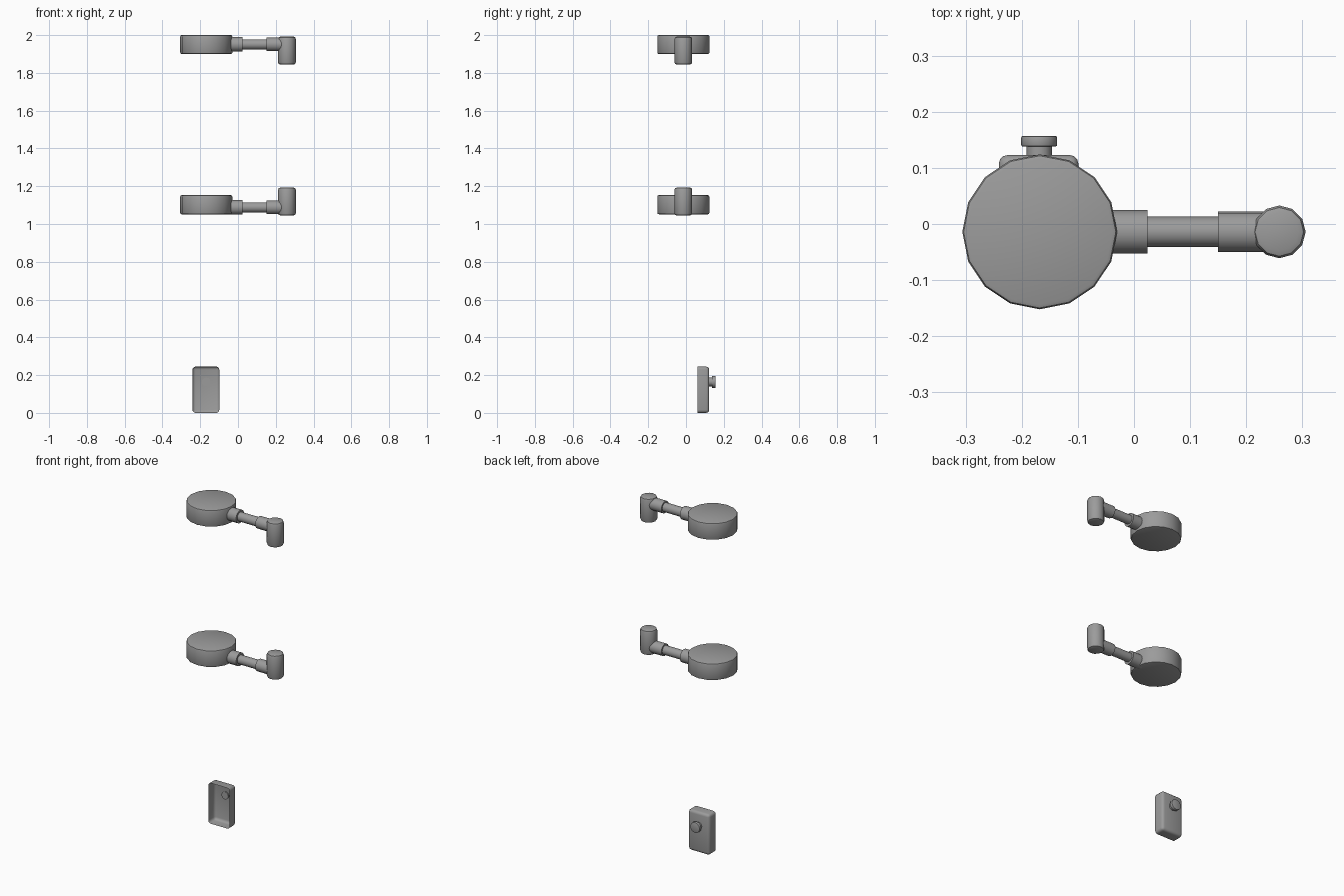
import bpy, bmesh, math
from mathutils import Matrix

cube = bpy.data.objects.get("Cube")
if cube:
    bpy.data.objects.remove(cube, do_unlink=True)

# Single grey material
grey = bpy.data.materials.new("plain grey")
grey.use_nodes = True
COLOUR = (0.33, 0.33, 0.33, 1)
grey.diffuse_color = COLOUR
grey.node_tree.nodes["Principled BSDF"].inputs["Base Color"].default_value = COLOUR

TURN = {"x": Matrix.Rotation(math.pi / 2, 4, "Y"),
        "y": Matrix.Rotation(-math.pi / 2, 4, "X"),
        "z": Matrix.Identity(4)}


def finish(name, bm, smooth=40):
    mesh = bpy.data.meshes.new(name)
    bm.to_mesh(mesh)
    bm.free()
    mesh.materials.append(grey)
    obj = bpy.data.objects.new(name, mesh)
    bpy.context.collection.objects.link(obj)
    bpy.ops.object.select_all(action="DESELECT")
    bpy.context.view_layer.objects.active = obj
    obj.select_set(True)
    bpy.ops.object.shade_smooth_by_angle(angle=math.radians(smooth))
    return obj


def rod(name, axis, centre, radius, length, sides=16, bevel=0):
    """Capped cylinder along an axis, with optional rounded rims."""
    bm = bmesh.new()
    bmesh.ops.create_cone(bm, cap_ends=True, segments=sides, radius1=radius,
                          radius2=radius, depth=length)
    if bevel:
        rims = [e for e in bm.edges if abs(e.verts[0].co.z - e.verts[1].co.z) < 1e-5]
        bmesh.ops.bevel(bm, geom=rims, offset=bevel, segments=2,
                        profile=0.5, affect="EDGES")
    bmesh.ops.transform(bm, matrix=Matrix.Translation(centre) @ TURN[axis], verts=bm.verts)
    return finish(name, bm)


def span(name, x0, x1, z, radius):
    """Horizontal arm section between two x positions."""
    return rod(name, "x", ((x0 + x1) / 2, MID_Y, z), radius, x1 - x0)


MID_X, MID_Y = -0.168, -0.014

# Two hinge arms: the post hangs down on the upper one, stands up on the lower one
for label, disc_z, arm_z, post_z in (("upper", 1.95, 1.951, 1.918),
                                     ("lower", 1.102, 1.088, 1.119)):
    rod(label + "_disc", "z", (MID_X, MID_Y, disc_z), 0.138, 0.101, 16, 0.008)
    span(label + "_disc_collar", -0.06, 0.024, arm_z, 0.039)
    span(label + "_arm", 0.0, 0.18, arm_z, 0.027)
    span(label + "_post_collar", 0.15, 0.25, arm_z, 0.036)
    rod(label + "_post", "z", (0.259, MID_Y, post_z), 0.047, 0.148, 12, 0.012)

# Shallow box, open at the front, with rounded back and sides
bm = bmesh.new()
bmesh.ops.create_cube(bm, size=1)
bmesh.ops.transform(bm, verts=bm.verts, matrix=Matrix.Translation((-0.17, 0.092, 0.1225))
                    @ Matrix.Diagonal((0.142, 0.062, 0.245, 1)))
bm.normal_update()
front = [f for f in bm.faces if f.normal.y < -0.9]
bmesh.ops.delete(bm, geom=front, context="FACES_ONLY")
closed = [e for e in bm.edges if len(e.link_faces) == 2]
bmesh.ops.bevel(bm, geom=closed, offset=0.016, segments=3, profile=0.5, affect="EDGES")
finish("box_shell", bm)

# Knob on the back of the box
rod("knob_neck", "y", (-0.169, 0.129, 0.164), 0.023, 0.026, 12)
rod("knob_head", "y", (-0.169, 0.1475, 0.164), 0.032, 0.019, 12, 0.003)
